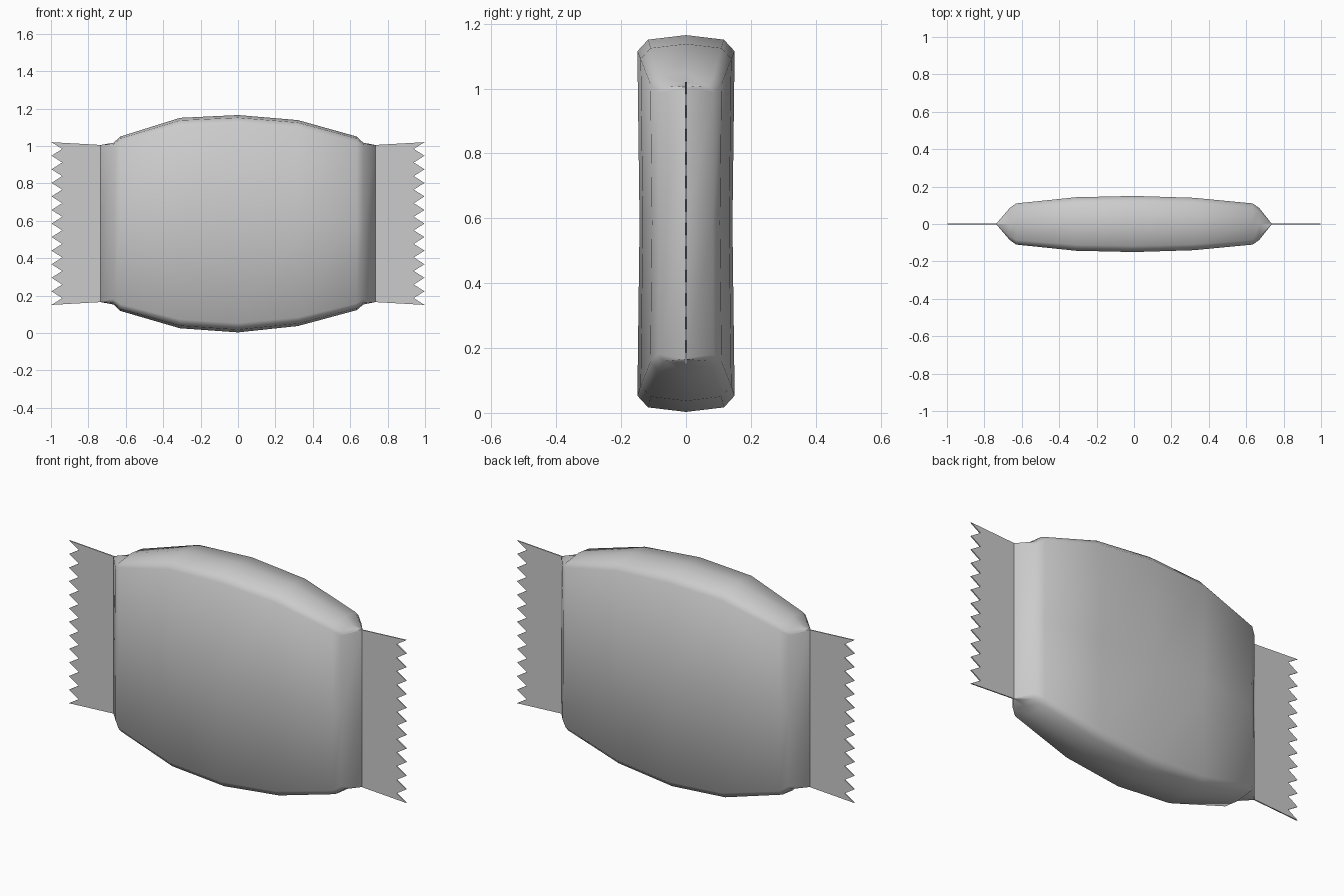
import bpy, bmesh, math

if "Cube" in bpy.data.objects:
    bpy.data.objects.remove(bpy.data.objects["Cube"])

# Body stations along x: (x, half depth, bottom z, top z)
STATIONS = [
    (-0.735, 0.003, 0.165, 1.005), (-0.665, 0.085, 0.152, 1.017),
    (-0.63, 0.11, 0.118, 1.05), (-0.31, 0.143, 0.025, 1.15),
    (0.0, 0.15, 0.003, 1.165), (0.32, 0.14, 0.037, 1.138),
    (0.635, 0.11, 0.122, 1.05), (0.67, 0.085, 0.152, 1.017),
    (0.735, 0.003, 0.165, 1.005),
]


def section(x, h, lo, hi):
    """Rounded, slightly waisted pouch cross-section."""
    k = h / 0.15
    mid = (lo + hi) / 2
    half = [(0.78 * h, hi - 0.014 * k), (h, hi - 0.05 * k), (0.955 * h, mid),
            (h, lo + 0.05 * k), (0.78 * h, lo + 0.014 * k)]
    pts = [(0, hi)] + half + [(0, lo)] + [(-y, z) for y, z in reversed(half)]
    return [(x, y, z) for y, z in pts]


def finish(bm, name, angle):
    bmesh.ops.recalc_face_normals(bm, faces=bm.faces[:])
    mesh = bpy.data.meshes.new(name)
    bm.to_mesh(mesh)
    bm.free()
    ob = bpy.data.objects.new(name, mesh)
    bpy.context.collection.objects.link(ob)
    bpy.ops.object.select_all(action='DESELECT')
    ob.select_set(True)
    bpy.context.view_layer.objects.active = ob
    bpy.ops.object.shade_smooth_by_angle(angle=math.radians(angle))
    return ob


# Puffed wrapper body, lofted through the stations
bm = bmesh.new()
rings = [[bm.verts.new(p) for p in section(*s)] for s in STATIONS]
for a, b in zip(rings, rings[1:]):
    n = len(a)
    for i in range(n):
        j = (i + 1) % n
        bm.faces.new((a[i], a[j], b[j], b[i]))
bm.faces.new(rings[0])
bm.faces.new(rings[-1])
finish(bm, "wrapper_body", 65)

# Flat crimped seals with a saw-tooth outer edge
TEETH, T = 12, 0.003
LOW, HIGH = 0.15, 1.02
pitch = (HIGH - LOW) / TEETH
outline = [(0.733, 1.005), (0.733, 0.165)]
for i in range(TEETH + 1):
    outline.append((0.997, LOW + i * pitch))
    if i < TEETH:
        outline.append((0.94, LOW + (i + 0.5) * pitch))

for side, name in ((1, "right_seal"), (-1, "left_seal")):
    bm = bmesh.new()
    face = bm.faces.new([bm.verts.new((side * x, -T, z)) for x, z in outline])
    ext = bmesh.ops.extrude_face_region(bm, geom=[face], use_keep_orig=True)
    for v in ext["geom"]:
        if isinstance(v, bmesh.types.BMVert):
            v.co.y = T
    finish(bm, name, 30)
